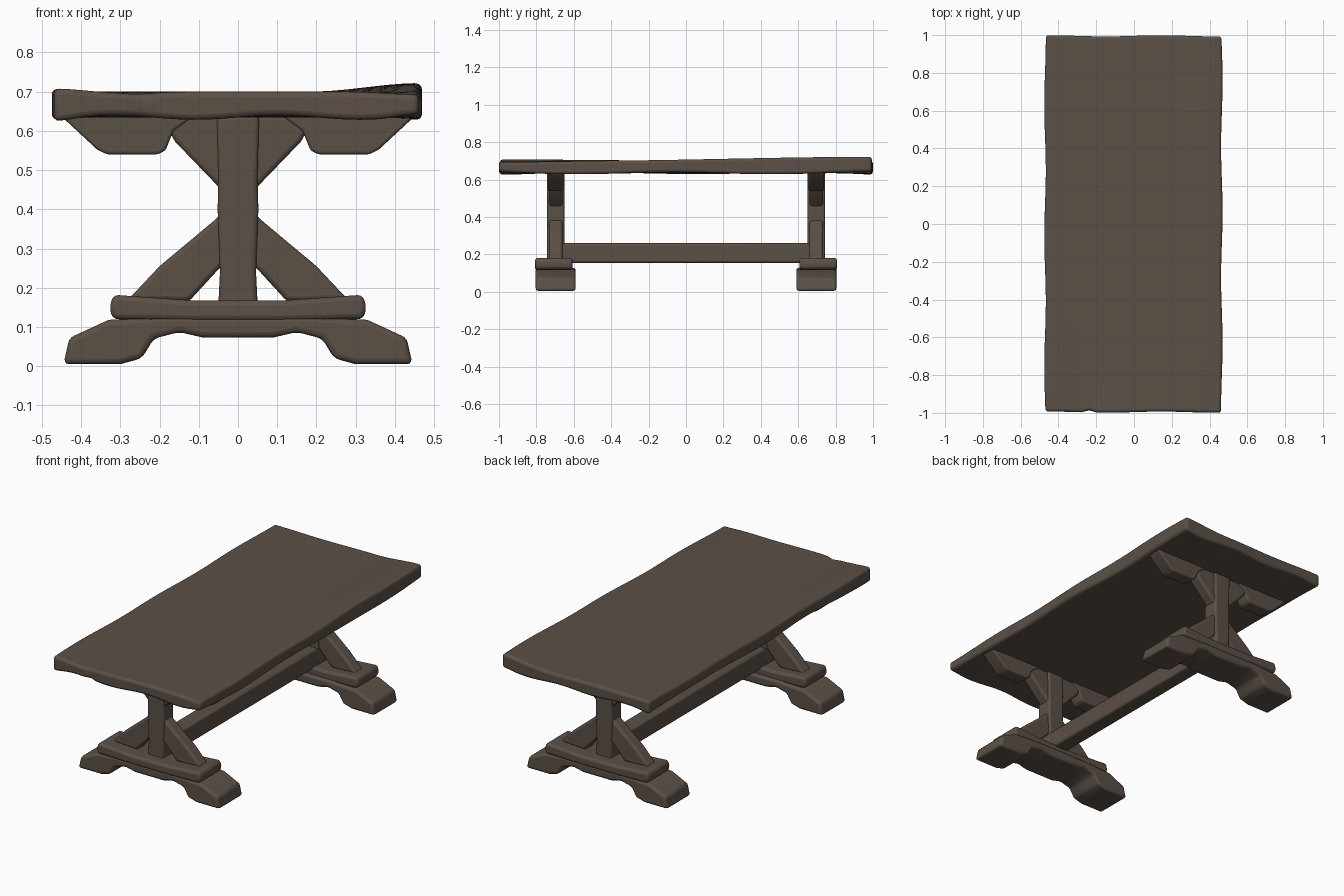
import bpy, bmesh, math
from mathutils import Vector

cube = bpy.data.objects.get("Cube")
if cube:
    bpy.data.objects.remove(cube)

wood = bpy.data.materials.new("dark_brown_wood")
wood.use_nodes = True
colour = (0.105, 0.08, 0.062, 1)
wood.diffuse_color = colour
wood.node_tree.nodes["Principled BSDF"].inputs["Base Color"].default_value = colour


def finish(name, bm, bevel, segments=3):
    bmesh.ops.recalc_face_normals(bm, faces=bm.faces)
    mesh = bpy.data.meshes.new(name)
    bm.to_mesh(mesh)
    bm.free()
    mesh.materials.append(wood)
    obj = bpy.data.objects.new(name, mesh)
    bpy.context.collection.objects.link(obj)
    mod = obj.modifiers.new("worn_edges", "BEVEL")
    mod.width, mod.segments = bevel, segments
    mod.limit_method, mod.angle_limit = "ANGLE", math.radians(25)
    bpy.ops.object.select_all(action="DESELECT")
    obj.select_set(True)
    bpy.context.view_layer.objects.active = obj
    bpy.ops.object.shade_smooth_by_angle(angle=math.radians(50))
    return obj


def slab(name, outline, y0, y1, bevel=0.012):
    """Extrude an (x, z) outline along y."""
    bm = bmesh.new()
    face = bm.faces.new([bm.verts.new((x, y0, z)) for x, z in outline])
    new = bmesh.ops.extrude_face_region(bm, geom=[face])["geom"]
    moved = [g for g in new if isinstance(g, bmesh.types.BMVert)]
    bmesh.ops.translate(bm, verts=moved, vec=Vector((0, y1 - y0, 0)))
    return finish(name, bm, bevel)


def mirrored(half):
    return half + [(-x, z) for x, z in reversed(half)]


def step(a, b, t):
    t = min(max((t - a) / (b - a), 0), 1)
    return t * t * (3 - 2 * t)


# Worn table top: a fine grid box, warped with lifted corners and wavy rims
bm = bmesh.new()
bmesh.ops.create_grid(bm, x_segments=24, y_segments=48, size=1)
top = bmesh.ops.extrude_face_region(bm, geom=bm.faces[:])["geom"]
top_verts = {g for g in top if isinstance(g, bmesh.types.BMVert)}
for v in bm.verts:
    u, w = v.co.x, v.co.y
    rim = step(0.75, 1, abs(u))
    x = -0.003 + 0.468 * u + 0.004 * rim * math.sin(9 * w + u)
    y = 0.996 * w + 0.003 * math.sin(5 * u) * step(0.9, 1, abs(w))
    if v in top_verts:
        z = 0.70
        z += 0.022 * step(0.4, 1, u) * step(-0.6, 1, w)
        z += 0.008 * step(0.7, 1, -u) * step(-0.2, 1, -w)
        z -= 0.007 * step(0.6, 1, u) * step(0.4, 1, -w)
        z -= 0.006 * math.exp(-((u + 0.55) / 0.14) ** 2) * step(0.1, 0.9, -w)
    else:
        z = 0.634 + 0.006 * rim * math.sin(6 * w + 2 * u)
        z += 0.006 * step(0.8, 1, abs(w)) * math.sin(7 * u)
    # Small split in the front rim
    if w < -0.99 and abs(u + 0.52) < 0.05:
        y += 0.012
    v.co = (x, y, z)
finish("table_top", bm, 0.014)

foot_half = [(0.09, 0.073), (0.15, 0.087), (0.215, 0.07), (0.245, 0.02),
             (0.30, 0.005), (0.445, 0.005), (0.43, 0.072), (0.33, 0.118),
             (0.16, 0.128)]
rail_half = [(0.11, 0.115), (0.32, 0.12), (0.328, 0.15), (0.318, 0.182), (0.12, 0.168)]
lower_brace = [(0.03, 0.40), (0.06, 0.372), (0.20, 0.255), (0.28, 0.17),
               (0.125, 0.165), (0.05, 0.247), (0.03, 0.26)]
upper_brace = [(0.03, 0.44), (0.055, 0.463), (0.16, 0.572), (0.20, 0.64), (0.03, 0.64)]
corbel = [(0.11, 0.64), (0.165, 0.60), (0.185, 0.55), (0.205, 0.54),
          (0.335, 0.54), (0.36, 0.553), (0.445, 0.632), (0.44, 0.645)]

# Two matching trestles
for end, s in (("front", -1), ("back", 1)):
    c = 0.697 * s
    slab(end + "_foot", mirrored(foot_half), c - 0.107, c + 0.107, 0.014)
    slab(end + "_foot_rail", mirrored(rail_half), c - 0.1 + 0.01 * s,
         c + 0.1 + 0.01 * s, 0.014)
    slab(end + "_post", mirrored([(0.051, 0.14), (0.046, 0.24), (0.052, 0.40),
                                  (0.050, 0.48), (0.054, 0.64)]),
         c - 0.047, c + 0.047)
    for side, m in (("left", 1), ("right", -1)):
        for part, shape, half in (("lower_brace", lower_brace, 0.036),
                                  ("upper_brace", upper_brace, 0.036),
                                  ("corbel", corbel, 0.042)):
            slab(f"{end}_{side}_{part}", [(m * x, z) for x, z in shape],
                 c - half, c + half)

# Long stretcher between the trestles
slab("stretcher", mirrored([(0.045, 0.155), (0.045, 0.26)]), -0.68, 0.68)
